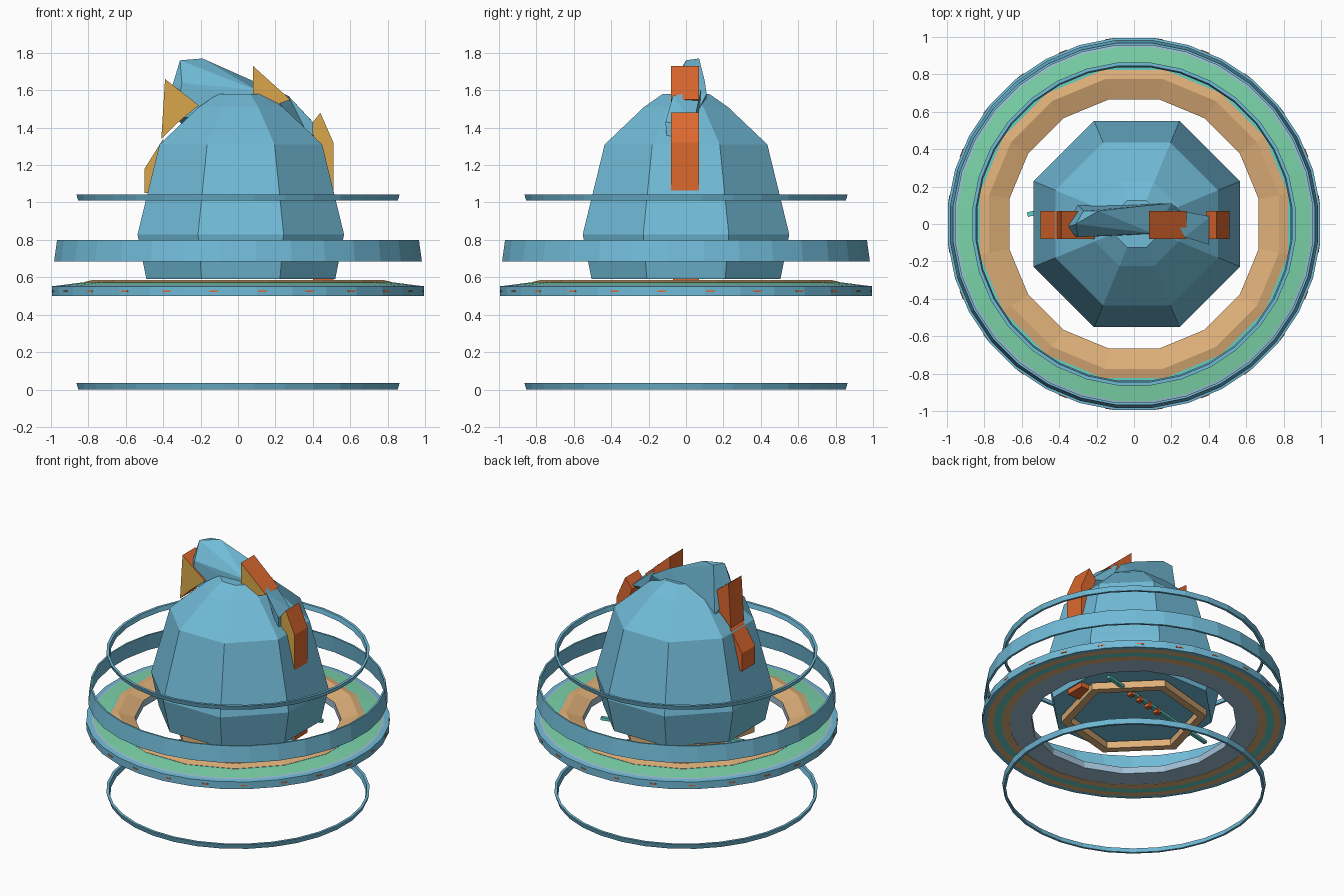
import bpy, bmesh, math
from mathutils import Vector

cube = bpy.data.objects.get("Cube")
if cube:
    bpy.data.objects.remove(cube, do_unlink=True)


def material(name, r, g, b):
    rgb = [(c / 255) ** 2.2 for c in (r, g, b)]
    m = bpy.data.materials.new(name)
    m.use_nodes = True
    m.diffuse_color = (*rgb, 1)
    m.node_tree.nodes["Principled BSDF"].inputs["Base Color"].default_value = (*rgb, 1)
    return m


BLUE = material("sky blue", 112, 185, 214)
GREEN = material("mint green", 122, 210, 168)
TAN = material("tan", 222, 174, 120)
ORANGE = material("orange", 220, 104, 50)
PALE = material("pale blue grey", 160, 190, 212)
AQUA = material("aqua", 100, 205, 195)
GOLD = material("gold", 215, 165, 75)


def finish(name, bm, mats):
    bmesh.ops.recalc_face_normals(bm, faces=bm.faces[:])
    me = bpy.data.meshes.new(name)
    bm.to_mesh(me)
    bm.free()
    for m in mats:
        me.materials.append(m)
    ob = bpy.data.objects.new(name, me)
    bpy.context.collection.objects.link(ob)
    return ob


def lathe(name, profile, sides, mats, turn=0.5, closed=True, cx=0):
    """Revolve (radius, z) points; mats gives one material per profile segment."""
    bm = bmesh.new()
    loops = []
    for r, z in profile:
        angles = [(i + turn) * math.tau / sides for i in range(sides)]
        loops.append([bm.verts.new((cx + r * math.cos(a), r * math.sin(a), z)) for a in angles])
    slots = list(dict.fromkeys(mats))
    segments = len(profile) if closed else len(profile) - 1
    for k in range(segments):
        a, b = loops[k], loops[(k + 1) % len(loops)]
        for i in range(sides):
            j = (i + 1) % sides
            f = bm.faces.new((a[i], a[j], b[j], b[i]))
            f.material_index = slots.index(mats[k % len(mats)])
    if not closed:
        bm.faces.new(loops[0])
        bm.faces.new(loops[-1])
    return finish(name, bm, slots)


def hull(name, points, mat):
    bm = bmesh.new()
    for p in points:
        bm.verts.new(p)
    bmesh.ops.convex_hull(bm, input=bm.verts[:])
    return finish(name, bm, [mat])


def wedge(name, outline, y0=-0.08, y1=0.07):
    """Prism along y from an (x, z) outline, with a gold front face."""
    bm = bmesh.new()
    f = bm.faces.new([bm.verts.new((x, y0, z)) for x, z in outline])
    new = bmesh.ops.extrude_face_region(bm, geom=[f], use_keep_orig=True)["geom"]
    bmesh.ops.translate(bm, vec=(0, y1 - y0, 0),
                        verts=[v for v in new if isinstance(v, bmesh.types.BMVert)])
    for face in bm.faces:
        front = all(v.co.y < y0 + 0.001 for v in face.verts)
        face.material_index = 1 if front else 0
    return finish(name, bm, [ORANGE, GOLD])


def box(name, centre, size, mat, angle=0):
    bm = bmesh.new()
    bmesh.ops.create_cube(bm, size=1)
    bmesh.ops.scale(bm, vec=size, verts=bm.verts[:])
    ob = finish(name, bm, [mat])
    ob.location = centre
    ob.rotation_euler.z = angle
    return ob


# Faceted dome
flat = 1 / math.cos(math.pi / 8)
dome = [(0.505, 0.59), (0.552, 0.83), (0.435, 1.31), (0.225, 1.51), (0.125, 1.58)]
lathe("dome", [(r * flat, z) for r, z in dome], 8, [BLUE], closed=False, cx=0.015)

# Floating hoops
lathe("lower_hoop", [(0.858, 0), (0.868, 0.035), (0.85, 0.035), (0.842, 0)], 32, [BLUE])
lathe("upper_hoop", [(0.858, 1.01), (0.868, 1.042), (0.85, 1.042), (0.842, 1.01)], 32, [BLUE])
lathe("wide_hoop", [(0.988, 0.685), (0.972, 0.8), (0.96, 0.8), (0.972, 0.685)], 32, [BLUE])

# Striped disc around the base
lathe("disc_rim",
      [(0.82, 0.5), (0.875, 0.5), (0.925, 0.5), (0.97, 0.5), (1.0, 0.5), (1.0, 0.552),
       (0.965, 0.556), (0.95, 0.558), (0.84, 0.572), (0.82, 0.572)],
      32, [TAN, AQUA, TAN, BLUE, BLUE, BLUE, PALE, GREEN, AQUA, TAN])
lathe("disc_inner",
      [(0.68, 0.502), (0.84, 0.502), (0.84, 0.574), (0.79, 0.586), (0.68, 0.55)],
      16, [PALE, TAN, TAN, TAN, PALE])

# Thin dashes round the rim
for i in range(24):
    a = (i + 0.5) * math.tau / 24
    box("rim_dash", (0.995 * math.cos(a), 0.995 * math.sin(a), 0.525),
        (0.009, 0.045, 0.008), ORANGE, a)

# Hexagonal frame below the dome
lathe("hexagon_frame", [(0.42, 0.525), (0.48, 0.525), (0.48, 0.575), (0.42, 0.575)],
      6, [TAN], turn=0.25)

# Slim rod with studs under the dome
start, end = Vector((-0.57, 0.05, 0.54)), Vector((0.47, 0.3, 0.54))
span = end - start
heading = math.atan2(span.y, span.x)
box("rod", (start + end) / 2, (span.length, 0.025, 0.02), AQUA, heading)
for i in range(4):
    box("rod_stud", start + span * (0.5 + 0.09 * i) - Vector((0, 0, 0.01)),
        (0.035, 0.035, 0.04), ORANGE, heading)

# Orange fins over the dome
wedge("left_upper_fin", [(-0.39, 1.66), (-0.21, 1.52), (-0.33, 1.42), (-0.41, 1.34)])
wedge("left_lower_fin", [(-0.5, 1.18), (-0.5, 1.05), (-0.46, 1.05), (-0.4, 1.34)])
wedge("right_upper_fin", [(0.08, 1.73), (0.08, 1.58), (0.2, 1.52), (0.28, 1.55)])
wedge("right_lower_fin", [(0.44, 1.48), (0.385, 1.41), (0.46, 1.2), (0.49, 1.05),
                          (0.51, 1.05), (0.51, 1.32)])
box("base_tab", (0.455, 0, 0.6), (0.11, 0.14, 0.09), ORANGE)

# Angular crest along the top
hull("crest", [(-0.31, 0, 1.76), (-0.19, 0.07, 1.77), (-0.27, 0.07, 1.76), (0.08, 0.1, 1.65),
               (0.2, 0.11, 1.58), (-0.37, -0.02, 1.56), (-0.3, -0.07, 1.64), (0.1, -0.05, 1.6),
               (-0.33, -0.07, 1.45), (0.2, -0.05, 1.5), (0.25, 0.07, 1.5), (-0.3, 0.1, 1.42)], BLUE)
hull("crest_tail", [(0.2, 0.08, 1.6), (0.27, -0.07, 1.57), (0.4, -0.11, 1.43), (0.41, 0.04, 1.42),
                    (0.4, -0.1, 1.31), (0.25, 0.07, 1.45)], BLUE)
